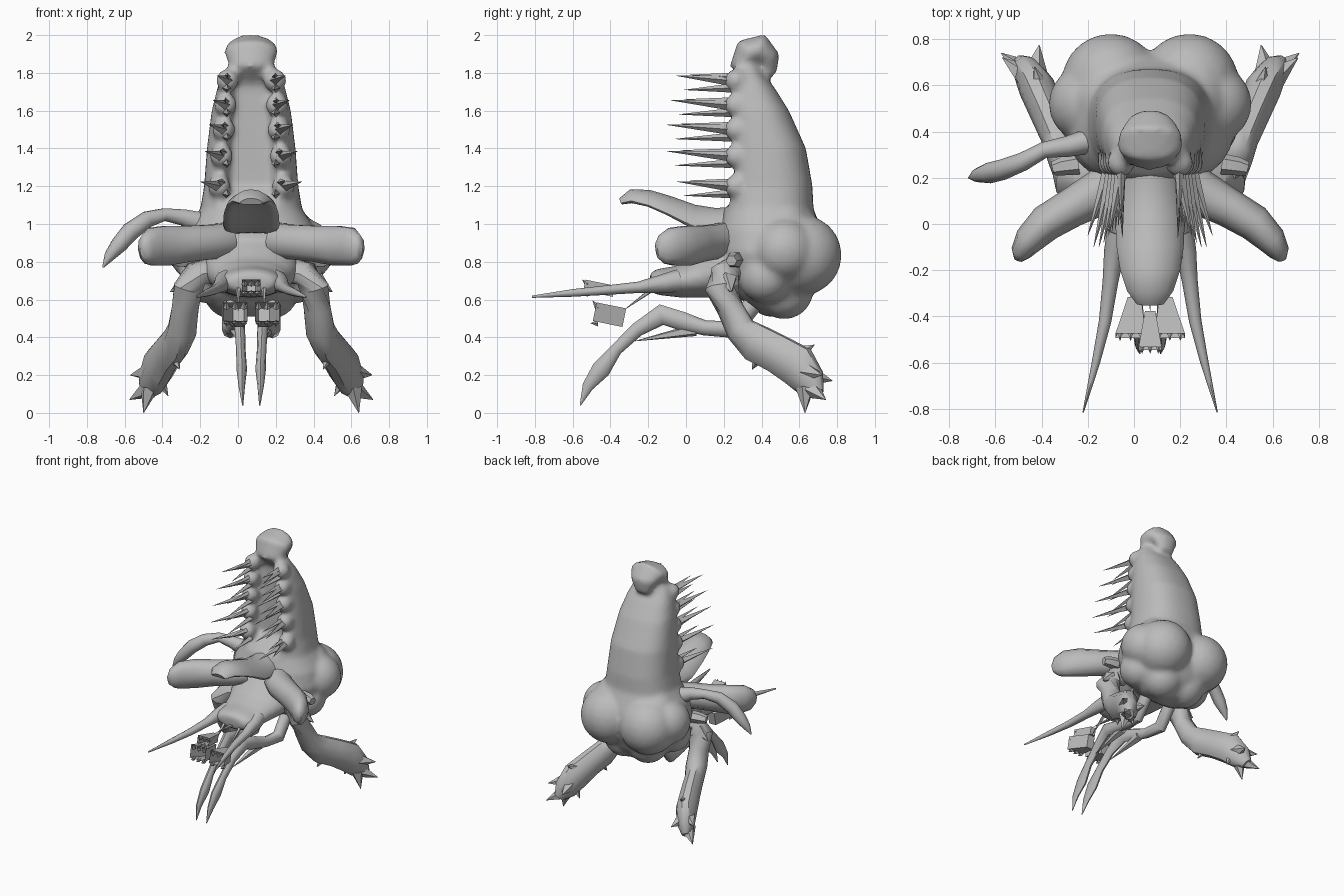
import bpy, bmesh, math
from mathutils import Vector, Matrix

CX = 0.07  # symmetry plane of the creature
GREY = bpy.data.materials.new("grey hide")
GREY.diffuse_color = (0.5, 0.5, 0.5, 1)


def finish(bm, name, angle=50):
    bmesh.ops.recalc_face_normals(bm, faces=bm.faces[:])
    bmesh.ops.translate(bm, verts=bm.verts[:], vec=(CX, 0, 0))
    me = bpy.data.meshes.new(name)
    bm.to_mesh(me)
    bm.free()
    me.materials.append(GREY)
    ob = bpy.data.objects.new(name, me)
    bpy.context.collection.objects.link(ob)
    bpy.ops.object.select_all(action='DESELECT')
    ob.select_set(True)
    bpy.context.view_layer.objects.active = ob
    bpy.ops.object.shade_smooth_by_angle(angle=math.radians(angle))
    return ob


def loft(bm, rings):
    vs = [[bm.verts.new(p) for p in r] for r in rings]
    n = len(vs[0])
    for a, b in zip(vs, vs[1:]):
        for i in range(n):
            j = (i + 1) % n
            bm.faces.new((a[i], a[j], b[j], b[i]))
    bm.faces.new(vs[0])
    bm.faces.new(vs[-1])


def tube(bm, pts, s=1, n=10):
    """Sweep an ellipse along points (x, y, z, horizontal radius, other radius)."""
    c = [Vector((p[0] * s, p[1], p[2])) for p in pts]
    rings, old = [], None
    for i, p in enumerate(pts):
        t = (c[min(i + 1, len(c) - 1)] - c[max(i - 1, 0)]).normalized()
        side = t.cross(Vector((0, 0, 1))).normalized()
        if old is not None and side.dot(old) < 0:
            side = -side
        old = side
        up = side.cross(t)
        rings.append([c[i] + side * p[3] * math.cos(k * math.tau / n)
                      + up * p[4] * math.sin(k * math.tau / n) for k in range(n)])
    loft(bm, rings)


def spike(bm, a, b, r, s=1, n=4):
    tube(bm, [(*a, r, r), (*b, r * 0.03, r * 0.03)], s, n)


def ball(bm, c, r):
    bmesh.ops.create_icosphere(bm, subdivisions=3, radius=r, matrix=Matrix.Translation(c))


# Body: tapering trunk with a sunken front channel: z, front y, back y, half width
bm = bmesh.new()
profile = [(.51, .42, .56, .09), (.55, .35, .61, .2), (.62, .27, .67, .27), (.72, .2, .72, .34),
           (.85, .16, .75, .37), (.97, .17, .72, .34), (1.08, .2, .675, .27), (1.2, .215, .67, .25),
           (1.4, .215, .635, .235), (1.6, .215, .545, .21), (1.72, .215, .47, .18),
           (1.8, .22, .41, .15), (1.85, .25, .39, .11)]
rings = []
for z, f, b, w in profile:
    ring = []
    for k in range(32):
        a = k * math.tau / 32
        x = w * math.copysign(abs(math.cos(a)) ** .85, math.cos(a))
        y = (f + b) / 2 + (b - f) / 2 * math.copysign(abs(math.sin(a)) ** .8, math.sin(a))
        if math.sin(a) < 0 and abs(x) < .12 and 1.1 < z < 1.82:
            y = f + (.115 if z < 1.75 else .08)
        ring.append((x, y, z))
    rings.append(ring)
loft(bm, rings)
# Bulbous tip bending backwards
tube(bm, [(0, .36, 1.76, .09, .04), (0, .315, 1.85, .12, .085), (0, .335, 1.91, .145, .085),
          (0, .39, 1.925, .138, .085), (0, .435, 1.875, .105, .065), (0, .445, 1.79, .06, .035)], n=16)
# Head, abdomen lumps and the ribs along the channel
tube(bm, [(0, .35, .78, .27, .15), (0, .18, .755, .25, .15), (0, .08, .715, .21, .11),
          (0, -.04, .695, .18, .085), (0, -.15, .693, .16, .07), (0, -.19, .69, .12, .05)], n=16)
ROWS = [1.2, 1.36, 1.5, 1.63, 1.76]
for s in (1, -1):
    for x, y, z, r in [(.17, .61, .835, .215), (.27, .52, .86, .17), (.1, .52, .65, .155),
                       (.18, .53, .95, .15), (.24, .42, .72, .14)]:
        ball(bm, (x * s, y, z), r)
    for z in ROWS:
        ball(bm, (s * (.17 - (z - 1.2) * .08), .265, z), .062)
body = finish(bm, "body")
m = body.modifiers.new("blend", 'REMESH')
m.mode, m.voxel_size, m.use_smooth_shade = 'VOXEL', .018, True
m = body.modifiers.new("soften", 'SMOOTH')
m.factor, m.iterations = .5, 6

# Rows of spikes on each side of the channel
bm = bmesh.new()
tips = [-.05, -.1, -.1, -.08, -.05]
for s in (1, -1):
    for i, z in enumerate(ROWS):
        taper = (z - 1.2) * .1
        spike(bm, (.18 - taper, .23, z), (.27 - taper * 1.6, tips[i], z + .025), .028, s)
        spike(bm, (.13, .24, z - .04), (.12, tips[i] + .04, z - .05), .024, s)
        spike(bm, (.155 - taper * .5, .23, z + .02), (.18 - taper, tips[i] + .07, z + .03), .02, s)
finish(bm, "chest_spikes", 20)

# Broad arched flap reaching forward above the head
bm = bmesh.new()
tube(bm, [(0, .23, 1.02, .135, .07), (0, .15, 1.02, .14, .065), (0, .03, 1.05, .15, .055),
          (0, -.1, 1.11, .145, .042), (0, -.2, 1.143, .13, .038), (0, -.29, 1.148, .1, .036),
          (0, -.345, 1.12, .06, .018)], n=16)
for v in bm.verts:
    v.co.z -= .05 * (v.co.x / .14) ** 2
finish(bm, "front_flap")

# Single arm on the left
bm = bmesh.new()
tube(bm, [(-.26, .36, 1.0, .055, .065), (-.36, .335, 1.035, .045, .045), (-.46, .32, 1.05, .035, .035),
          (-.55, .27, 1.025, .04, .045), (-.64, .235, .96, .045, .05), (-.7, .22, .89, .045, .045),
          (-.75, .21, .83, .03, .03), (-.785, .2, .77, .004, .004)])
finish(bm, "left_arm")

for s, side in ((1, "right"), (-1, "left")):
    # Rounded side lobe
    bm = bmesh.new()
    tube(bm, [(.14, .2, .91, .1, .1), (.21, .14, .905, .1, .095), (.34, .07, .895, .085, .1),
              (.45, .005, .885, .08, .11), (.525, -.07, .88, .065, .105),
              (.56, -.125, .865, .045, .08), (.57, -.155, .86, .02, .04)], s, 10)
    finish(bm, side + "_lobe")

    # Hind leg with broad clawed foot
    bm = bmesh.new()
    tube(bm, [(.22, .24, .75, .075, .07), (.29, .205, .735, .08, .07), (.335, .19, .66, .095, .075),
              (.35, .235, .55, .075, .07), (.365, .29, .44, .08, .08), (.4, .37, .37, .07, .105),
              (.445, .48, .315, .075, .105), (.49, .59, .25, .08, .115), (.53, .66, .16, .065, .09),
              (.56, .7, .1, .03, .04)], s)
    for a, b, r in [((.54, .63, .13), (.57, .63, 0), .05), ((.54, .66, .13), (.645, .74, .07), .055),
                    ((.5, .65, .2), (.48, .775, .17), .06), ((.47, .57, .3), (.5, .68, .36), .055),
                    ((.5, .6, .2), (.44, .61, .09), .05), ((.53, .63, .22), (.64, .72, .2), .06),
                    ((.34, .22, .7), (.43, .24, .64), .055), ((.42, .4, .32), (.38, .35, .23), .05)]:
        spike(bm, a, b, r, s, 5)
    finish(bm, side + "_hind_leg", 40)

    # Small stub on the flank
    bm = bmesh.new()
    tube(bm, [(.31, .26, .81, .045, .045), (.38, .25, .81, .04, .04), (.42, .24, .805, .03, .03)], s, 6)
    finish(bm, side + "_flank_stub", 30)

    # Slender front leg ending in a blade
    bm = bmesh.new()
    tube(bm, [(.11, .35, .57, .045, .05), (.11, .25, .44, .045, .05), (.1, .1, .45, .035, .04),
              (.085, -.02, .485, .035, .05), (.075, -.13, .52, .035, .055), (.06, -.26, .44, .028, .038),
              (.055, -.37, .335, .025, .032), (.05, -.45, .23, .028, .05), (.05, -.52, .14, .017, .03),
              (.045, -.56, .04, .003, .003)], s, 8)
    spike(bm, (.08, .05, .44), (.07, -.27, .38), .035, s, 5)
    finish(bm, side + "_front_leg")

    # Long tusk sweeping forward
    bm = bmesh.new()
    tube(bm, [(.13, -.04, .7, .06, .06), (.155, -.12, .685, .045, .05), (.172, -.25, .665, .034, .03),
              (.195, -.42, .65, .027, .025), (.235, -.6, .635, .018, .02),
              (.29, -.815, .615, .003, .006)], s, 8)
    finish(bm, side + "_tusk")

# Flared, open mouth plates on thin rods, each edged with pointed teeth
bm = bmesh.new()
for x, y, z, w, h in [(0, -.46, .66, .1, .06), (.085, -.405, .52, .13, .1), (-.085, -.405, .52, .13, .1)]:
    mat = (Matrix.Translation((x, y, z)) @ Matrix.Rotation(-.2, 4, 'X')
           @ Matrix.Diagonal((w, .16, h, 1)))
    verts = bmesh.ops.create_cube(bm, size=1, matrix=mat)['verts']
    front = [f for f in {f for v in verts for f in v.link_faces} if f.calc_center_median().y < y - .06]
    for v in verts:
        if v.co.y > y:
            v.co.x = x * .8 + (v.co.x - x) * .45
    bmesh.ops.delete(bm, geom=front, context='FACES_ONLY')
    spike(bm, (x * .8, -.17, .66), (x * .8, y + .07, z + .02), .014, 1, 5)
    for dx in (-.35, 0, .35):
        spike(bm, (x + dx * w, y - .06, z + h * .35), (x + dx * w, y - .09, z + h * .75), .018)
        spike(bm, (x + dx * w, y - .06, z - h * .45), (x + dx * w, y - .1, z - h * .45), .018)
finish(bm, "mouth_plates", 20)
